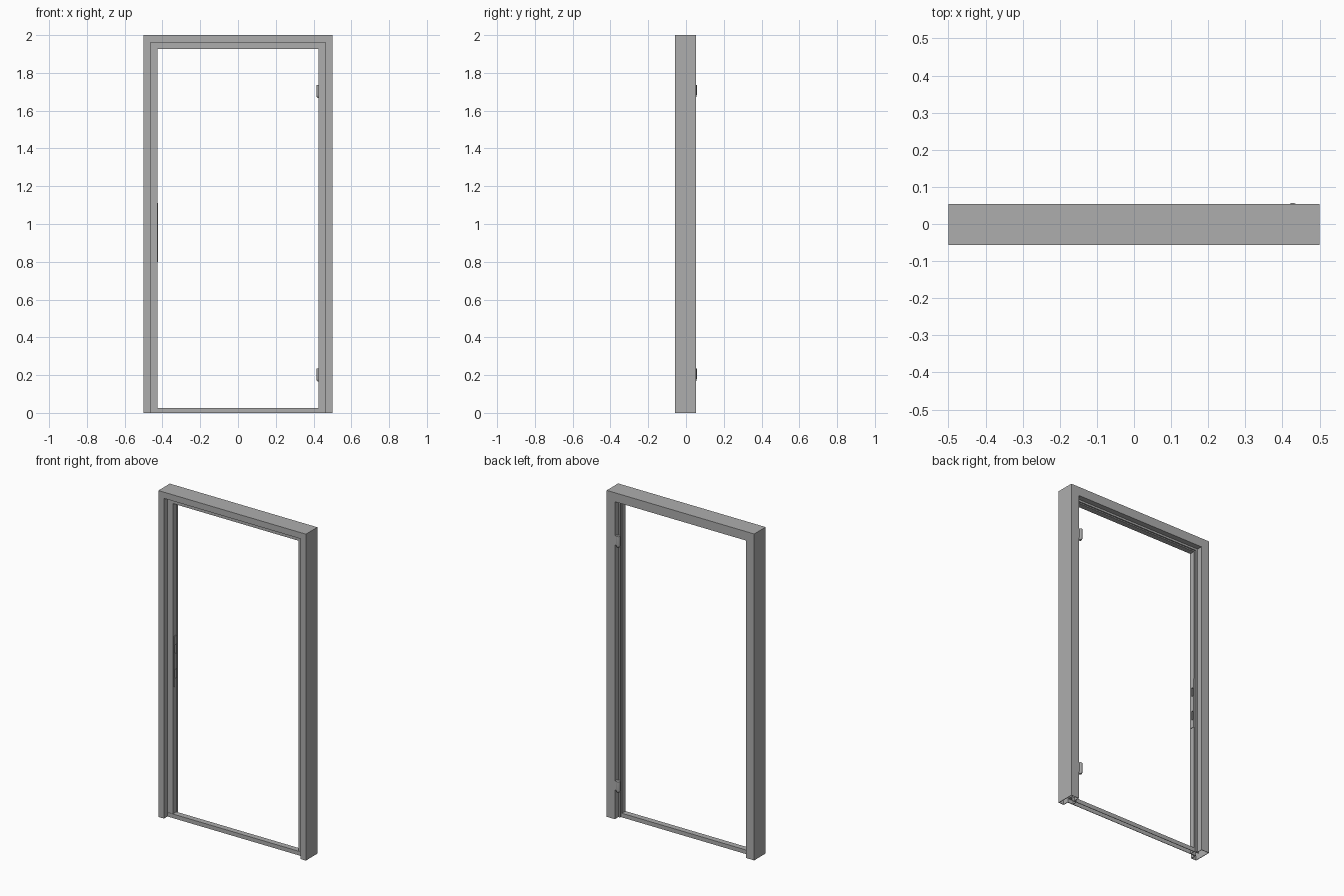
import bpy, bmesh, math

cube = bpy.data.objects.get("Cube")
if cube:
    bpy.data.objects.remove(cube)

steel = bpy.data.materials.new("grey_steel")
steel.use_nodes = True
GREY = (0.42, 0.42, 0.42, 1)
steel.diffuse_color = GREY
steel.node_tree.nodes["Principled BSDF"].inputs["Base Color"].default_value = GREY

FRONT, BACK = -0.057, 0.054


def finish(name, bm):
    bmesh.ops.recalc_face_normals(bm, faces=bm.faces)
    mesh = bpy.data.meshes.new(name)
    bm.to_mesh(mesh)
    bm.free()
    mesh.materials.append(steel)
    ob = bpy.data.objects.new(name, mesh)
    bpy.context.scene.collection.objects.link(ob)
    return ob


def add_box(bm, low, high):
    made = bmesh.ops.create_cube(bm, size=1)["verts"]
    for v in made:
        v.co = [(a + b) / 2 + c * (b - a) for a, b, c in zip(low, high, v.co)]


def sweep(name, rings, closed):
    """Skin a list of equally long rings, leaving both ends open."""
    bm = bmesh.new()
    rows = [[bm.verts.new(p) for p in ring] for ring in rings]
    n = len(rows[0])
    for a, b in zip(rows, rows[1:]):
        for i in range(n if closed else n - 1):
            j = (i + 1) % n
            bm.faces.new((a[i], a[j], b[j], b[i]))
    return finish(name, bm)


def thicken(ob, amount):
    mod = ob.modifiers.new("sheet", "SOLIDIFY")
    mod.thickness = amount
    mod.offset = -1
    mod.use_even_offset = True


def cut(ob, cutter):
    mod = ob.modifiers.new("holes", "BOOLEAN")
    mod.object = cutter
    mod.operation = "DIFFERENCE"
    mod.solver = "EXACT"


# Folded sheet door frame: section as (distance in from outer edge, y)
section = [(0, FRONT), (0.038, FRONT), (0.038, -0.021), (0.074, -0.021),
           (0.074, 0.012), (0.067, 0.012), (0.067, 0.02), (0.055, 0.02),
           (0.055, BACK), (0, BACK)]
rings = [[(side * (0.5 - o), y, top - o if top else 0) for o, y in section]
         for side, top in ((-1, 0), (-1, 2), (1, 2), (1, 0))]
frame = sweep("door_frame", rings, True)
thicken(frame, 0.003)

# Threshold: channel open underneath
sill = [(-0.023, 0), (-0.023, 0.025), (0.012, 0.025), (0.012, 0)]
threshold = sweep("threshold", [[(x, y, z) for y, z in sill] for x in (-0.461, 0.461)], False)
thicken(threshold, 0.003)

# Strike plate with latch and bolt openings
bm = bmesh.new()
add_box(bm, (-0.427, -0.012, 0.8), (-0.423, 0.012, 1.11))
plate = finish("strike_plate", bm)

bm = bmesh.new()
for z in (0.85, 1.0):
    add_box(bm, (-0.445, -0.006, z), (-0.41, 0.007, z + 0.055))
cutter = finish("opening_cutter", bm)
cutter.hide_render = True
cutter.hide_viewport = True
cutter.display_type = "WIRE"
cut(frame, cutter)
cut(plate, cutter)

# Hinge receivers: knuckle with rounded lower end, on a leaf
R, SIDES = 0.013, 20
outline = [(0, 0.07), (R, 0.07), (R, 0.016), (0.011, 0.006), (0.007, 0.001), (0, 0)]
for name, base in (("lower_hinge", 0.165), ("upper_hinge", 1.667)):
    bm = bmesh.new()
    rows = [[bm.verts.new((0.428 + r * math.cos(i * math.tau / SIDES),
                           0.044 + r * math.sin(i * math.tau / SIDES), base + z))
             for i in range(SIDES)] for r, z in outline]
    for a, b in zip(rows, rows[1:]):
        for i in range(SIDES):
            j = (i + 1) % SIDES
            bm.faces.new((a[i], a[j], b[j], b[i]))
    bmesh.ops.remove_doubles(bm, verts=bm.verts, dist=0.00001)
    add_box(bm, (0.428, 0.036, base + 0.012), (0.447, 0.05, base + 0.068))
    hinge = finish(name, bm)
    bpy.ops.object.select_all(action="DESELECT")
    hinge.select_set(True)
    bpy.context.view_layer.objects.active = hinge
    bpy.ops.object.shade_smooth_by_angle(angle=math.radians(35))
